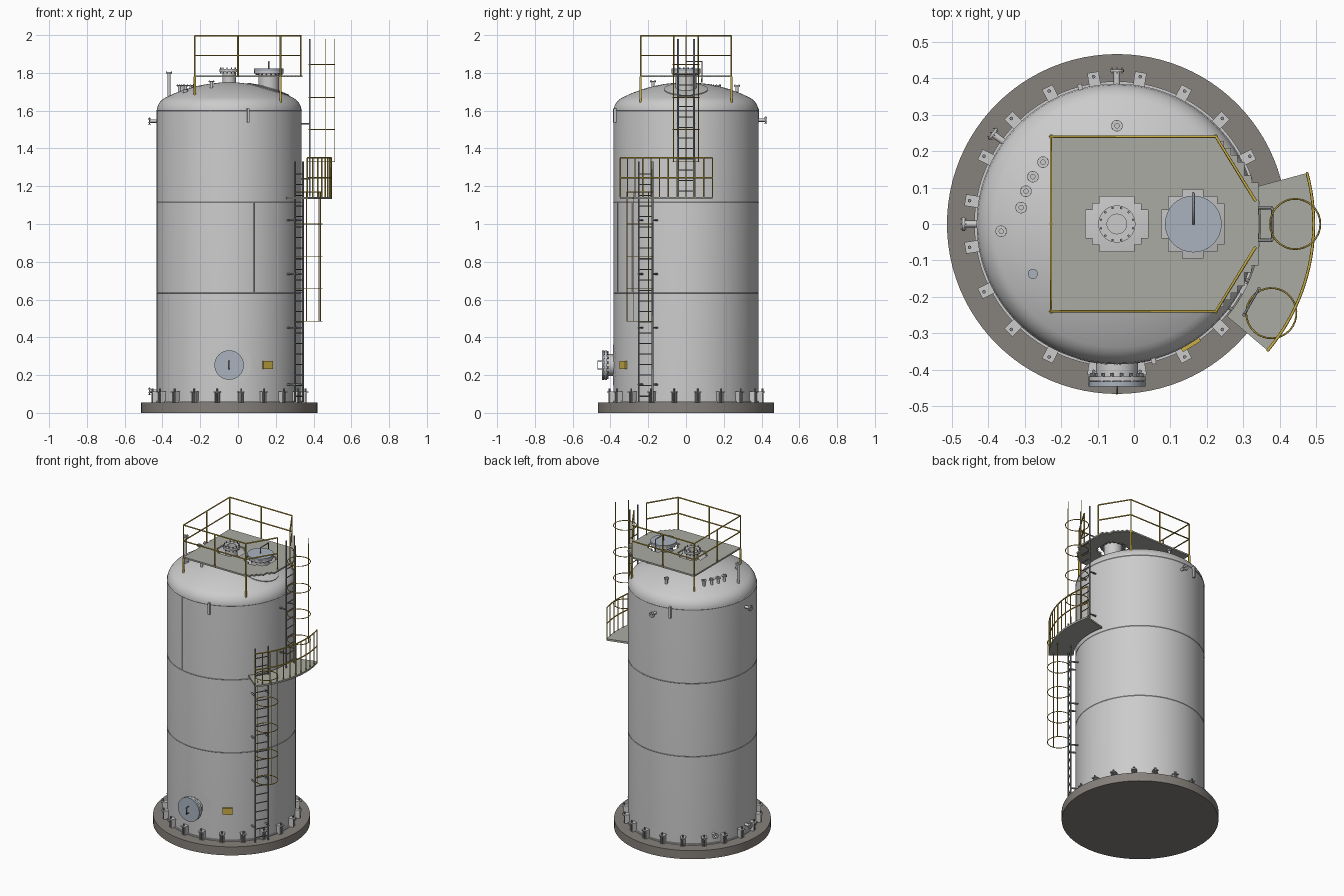
import bpy, bmesh, math
from mathutils import Matrix, Vector

if "Cube" in bpy.data.objects:
    bpy.data.objects.remove(bpy.data.objects["Cube"])

CX, R = -0.047, 0.384            # tank axis x and shell radius
T = Matrix.Translation


def material(name, rgb):
    m = bpy.data.materials.new(name)
    m.diffuse_color = (*rgb, 1)
    m.use_nodes = True
    m.node_tree.nodes["Principled BSDF"].inputs["Base Color"].default_value = m.diffuse_color
    return m


YELLOW = material("safety_yellow", (0.60, 0.43, 0.06))
PLATE = material("deck_grey", (0.40, 0.41, 0.36))
COVER = material("cover_blue_grey", (0.40, 0.45, 0.52))
CONCRETE = material("concrete", (0.24, 0.22, 0.20))
STEEL = material("dark_steel", (0.25, 0.26, 0.27))


def finish(name, bm, mat=None, matrix=Matrix()):
    bmesh.ops.remove_doubles(bm, verts=bm.verts, dist=1e-6)
    bmesh.ops.recalc_face_normals(bm, faces=bm.faces)
    me = bpy.data.meshes.new(name)
    bm.to_mesh(me)
    bm.free()
    ob = bpy.data.objects.new(name, me)
    bpy.context.collection.objects.link(ob)
    ob.matrix_world = matrix
    if mat:
        me.materials.append(mat)
    bpy.ops.object.select_all(action='DESELECT')
    ob.select_set(True)
    bpy.context.view_layer.objects.active = ob
    bpy.ops.object.shade_smooth_by_angle(angle=math.radians(30))
    return ob


def lathe(name, profile, mat=None, matrix=Matrix(), n=32):
    bm = bmesh.new()
    vs = [bm.verts.new((r, 0, z)) for r, z in profile]
    es = [bm.edges.new(p) for p in zip(vs, vs[1:])]
    bmesh.ops.spin(bm, geom=vs + es, cent=(0, 0, 0), axis=(0, 0, 1),
                   angle=2 * math.pi, steps=n, use_duplicate=False)
    return finish(name, bm, mat, matrix)


def pipes(name, paths, radius, mat=None, closed=False):
    cu = bpy.data.curves.new(name, 'CURVE')
    cu.dimensions = '3D'
    cu.bevel_depth, cu.bevel_resolution, cu.use_fill_caps = radius, 1, True
    for path in paths:
        s = cu.splines.new('POLY')
        s.points.add(len(path) - 1)
        for pt, co in zip(s.points, path):
            pt.co = (*co, 1)
        s.use_cyclic_u = closed
    ob = bpy.data.objects.new(name, cu)
    bpy.context.collection.objects.link(ob)
    if mat:
        cu.materials.append(mat)
    bpy.ops.object.select_all(action='DESELECT')
    ob.select_set(True)
    bpy.context.view_layer.objects.active = ob
    bpy.ops.object.convert(target='MESH')


def box(bm, size, matrix):
    bmesh.ops.create_cube(bm, size=1, matrix=matrix @ Matrix.Diagonal((*size, 1)))


def polar(deg, r=0.0, z=0.0):
    return T((CX, 0, 0)) @ Matrix.Rotation(math.radians(deg), 4, 'Z') @ T((r, 0, z))


def ppt(deg, r, z):
    return polar(deg, r, z).translation


def dome_z(x, y):
    r = math.hypot(x - CX, y)
    if r < 0.34:
        return 1.0 + math.sqrt(0.75 ** 2 - r * r)
    return 1.595 + math.sqrt(max(0, 0.082 ** 2 - (r - 0.302) ** 2))


def nozzle(name, base, direction, pr, fr, length, t=0.01, bolts=8, blind=False):
    m = T(base) @ Vector(direction).to_track_quat('Z', 'Y').to_matrix().to_4x4()
    prof = [(pr, 0), (pr, length - t), (fr, length - t), (fr, length)]
    prof += [(0, length)] if blind else [(pr * .75, length), (pr * .75, length - .03), (0, length - .03)]
    lathe(name, prof, None, m, 32 if pr > .03 else 16)
    bm = bmesh.new()
    for i in range(bolts):
        a = 2 * math.pi * (i + .5) / bolts
        rb = (pr + fr) / 2 + .002
        bmesh.ops.create_cone(bm, cap_ends=True, segments=6, radius1=fr * .07, radius2=fr * .07,
                              depth=t * 2.4, matrix=T((rb * math.cos(a), rb * math.sin(a), length - t / 2)))
    finish(name + "_bolts", bm, STEEL, m)
    return m


# Foundation, shell with dished roof
lathe("foundation", [(0, 0), (.467, 0), (.467, .056), (0, .056)], CONCRETE, T((CX, 0, 0)), 96)
k0, k1 = 0.0, math.radians(63)
prof = [(0, .056), (.392, .056), (.392, .063), (R, .063), (R, 1.595)]
prof += [(.302 + .082 * math.cos(k1 * i / 6), 1.595 + .082 * math.sin(k1 * i / 6)) for i in range(1, 7)]
prof += [(r, 1 + math.sqrt(.5625 - r * r)) for r in (.29, .23, .17, .11, .05)] + [(0, 1.75)]
lathe("tank_shell", prof, None, T((CX, 0, 0)), 96)

# Weld seams between and along the shell courses
for i, z in enumerate((.635, 1.115, 1.6)):
    lathe(f"ring_weld_{i}", [(R - .001, z - .003), (R + .0015, z), (R - .001, z + .003)], None, T((CX, 0, 0)), 96)
pipes("vertical_welds", [[ppt(a, R - .0005, z0), ppt(a, R - .0005, z1)] for a, z0, z1 in
      ((-146, .06, .635), (34, .06, .635), (-70, .635, 1.115), (-48, .635, 1.115), (-105, 1.115, 1.6))], .002)

# Anchor chairs
bm, bolts = bmesh.new(), bmesh.new()
for i in range(20):
    a = 9 + 18 * i
    box(bm, (.038, .032, .006), polar(a, .403, .11))
    for s in (-1, 1):
        box(bm, (.03, .004, .052), polar(a, .398, .082) @ T((0, s * .011, 0)))
    bmesh.ops.create_cone(bolts, cap_ends=True, segments=8, radius1=.005, radius2=.005, depth=.072,
                          matrix=polar(a, .41, .092))
finish("anchor_chairs", bm)
finish("anchor_bolts", bolts, STEEL)

# Front manway with pad, cover and handle
m = nozzle("front_manway", (CX, -.37, .253), (0, -1, 0), .058, .078, .062, .013, 16, True)
lathe("front_manway_cover", [(0, .063), (.078, .063), (.078, .076), (0, .076)], COVER, m)
pipes("front_manway_handle", [[(CX, -.446, .275), (CX, -.467, .275), (CX, -.467, .232), (CX, -.446, .232)]], .003, STEEL)
bm = bmesh.new()
for j in range(24):                      # pad wrapped on the shell
    ring = []
    for rr in (.05, .115):
        for q in (j, j + 1):
            a = q * math.pi / 12
            u = rr * math.cos(a)
            ring.append(bm.verts.new((CX + u, -math.sqrt((R + .003) ** 2 - u * u), .253 + rr * math.sin(a))))
    bm.faces.new((ring[0], ring[1], ring[3], ring[2]))
finish("front_manway_pad", bm)

# Nameplate and lifting lugs
bm = bmesh.new()
box(bm, (.012, .058, .042), polar(-58.5, .389, .254))
finish("nameplate", bm, YELLOW)
bm = bmesh.new()
for a in (-75, 105):
    box(bm, (.018, .012, .075), polar(a, .389, 1.575))
finish("lifting_lugs", bm)

# Side nozzles
for name, a, z in (("upper_back_nozzle", 90, 1.55), ("upper_left_nozzle", 180, 1.545),
                   ("lower_left_nozzle", 180, .115), ("lower_back_left_nozzle", 144, .12)):
    d = polar(a).to_3x3() @ Vector((1, 0, 0))
    nozzle(name, ppt(a, .37, z), d, .009, .019, .055, .007, 6)

# Roof nozzles, vent and inspection disc
for i, (x, y) in enumerate(((-.25, .17), (-.278, .13), (-.297, .09), (-.31, .045), (CX, .27), (-.14, -.175))):
    z = dome_z(x, y) - .01
    nozzle(f"roof_nozzle_{i}", (x, y, z), (0, 0, 1), .008, .016, .045, .006, 6)
z = dome_z(-.365, -.02)
nozzle("roof_vent", (-.365, -.02, z - .01), (0, 0, 1), .008, .016, 1.815 - z, .007, 6)
lathe("roof_disc", [(0, 0), (.014, 0), (.014, .02), (0, .02)], COVER, T((-.278, -.137, dome_z(-.278, -.137) - .008)), 16)
nozzle("roof_center_nozzle", (CX, 0, 1.74), (0, 0, 1), .036, .051, .08, .014, 12)

# Roof manhole with pad, cover and davit
m = nozzle("roof_manhole", (.163, 0, 1.69), (0, 0, 1), .055, .077, .12, .012, 16, True)
lathe("roof_manhole_cover", [(0, .121), (.078, .121), (.078, .133), (0, .133)], COVER, m)
pipes("manhole_davit", [[(.163, .084, 1.75), (.163, .084, 1.86), (.163, 0, 1.86), (.163, 0, 1.82)]], .004, STEEL)
tilt = T((CX, 0, 1)) @ Matrix.Rotation(math.asin(.21 / .75), 4, 'Y')
lathe("roof_manhole_pad", [(.115, .738)] + [(r, math.sqrt(.754 ** 2 - r * r)) for r in (.115, .09, .05)], None, tilt)

# Roof deck: strips stepped around the two openings and along the taper
bm = bmesh.new()
step, x = .019, -.228
while x < .325:
    xc = x + step / 2
    ymax = round((.24 - max(0, xc - .235) * 1.3) / step) * step if xc > .235 else .24
    hole = max(math.sqrt(max(0, hr * hr - (xc - hx) ** 2)) for hx, hr in ((CX, .083), (.163, .09)))
    hole = round(hole / step) * step
    spans = [(-ymax, -hole), (hole, ymax)] if hole else [(-ymax, ymax)]
    for y0, y1 in spans:
        box(bm, (step, y1 - y0, .01), T((xc, (y0 + y1) / 2, 1.782)))
    x += step
finish("roof_deck", bm, PLATE)

# Roof guard rail
corners = [(.333, .065), (.225, .24), (-.228, .24), (-.228, -.24), (.225, -.24), (.333, -.065)]
pipes("roof_rails", [[(x, y, z) for x, y in corners] for z in (1.892, 1.996)], .0042, YELLOW)
posts = corners + [(0, .24), (0, -.24), (-.228, 0)]
pipes("roof_rail_posts", [[(x, y, 1.78), (x, y, 1.996)] for x, y in posts], .0042, YELLOW)
pipes("roof_deck_legs", [[(x, y, dome_z(x, y) - .008), (x, y, 1.78)] for x, y in corners[1:5]], .0065, YELLOW)

# Curved landing with its guard rail
bm = bmesh.new()
N, A0, A1 = 22, -40, 15
arc = [A0 + (A1 - A0) * i / N for i in range(N + 1)]
rows = [[bm.verts.new(ppt(a, r, z)) for r, z in ((.395, 1.132), (.545, 1.132), (.545, 1.144), (.395, 1.144))] for a in arc]
for p, q in zip(rows, rows[1:]):
    for k in range(4):
        bm.faces.new((p[k], p[k - 1], q[k - 1], q[k]))
bm.faces.new(rows[0])
bm.faces.new(rows[-1])
finish("landing_deck", bm, PLATE)
pipes("landing_rails", [[ppt(a, .541, z) for a in arc] for z in (1.245, 1.35)], .004, YELLOW)
pipes("landing_posts", [[ppt(a, .541, 1.14), ppt(a, .541, 1.35)] for a in arc[::2]], .0035, YELLOW)


# Caged ladders
def ladder(name, a, z0, z1, rung_top, hoops, cage_top, brackets):
    m = polar(a, .427)
    P = lambda x, y, z: m @ Vector((x, y, z))
    pipes(name + "_stringers", [[P(0, s * .042, z0), P(0, s * .042, z1)] for s in (-1, 1)], .005, STEEL)
    n = int((rung_top - z0) / .056)
    pipes(name + "_rungs", [[P(0, -.042, z0 + .03 + i * .056), P(0, .042, z0 + .03 + i * .056)]
                            for i in range(n)], .0032, STEEL)
    pipes(name + "_brackets", [[P(-.045, s * .045, z), P(0, s * .045, z)] for z in brackets for s in (-1, 1)], .005, STEEL)
    ring = [2 * math.pi * i / 32 for i in range(32)]
    pipes(name + "_hoops", [[P(.063 + .069 * math.cos(t), .069 * math.sin(t), z) for t in ring] for z in hoops],
          .0025, YELLOW, True)
    bars = [math.radians(d) for d in (-72, 0, 72)]
    pipes(name + "_cage_bars", [[P(.063 + .069 * math.cos(t), .069 * math.sin(t), z) for z in (hoops[0], cage_top)]
                                for t in bars], .0022, YELLOW)


ladder("lower_ladder", -30, .058, 1.33, 1.3, (.485, .657, .829, 1.0, 1.17), 1.17, (.15, .45, .735, 1.02))
ladder("upper_ladder", 0, 1.145, 1.98, 1.86, (1.33, 1.5, 1.67, 1.845), 1.98, (1.24, 1.53))
